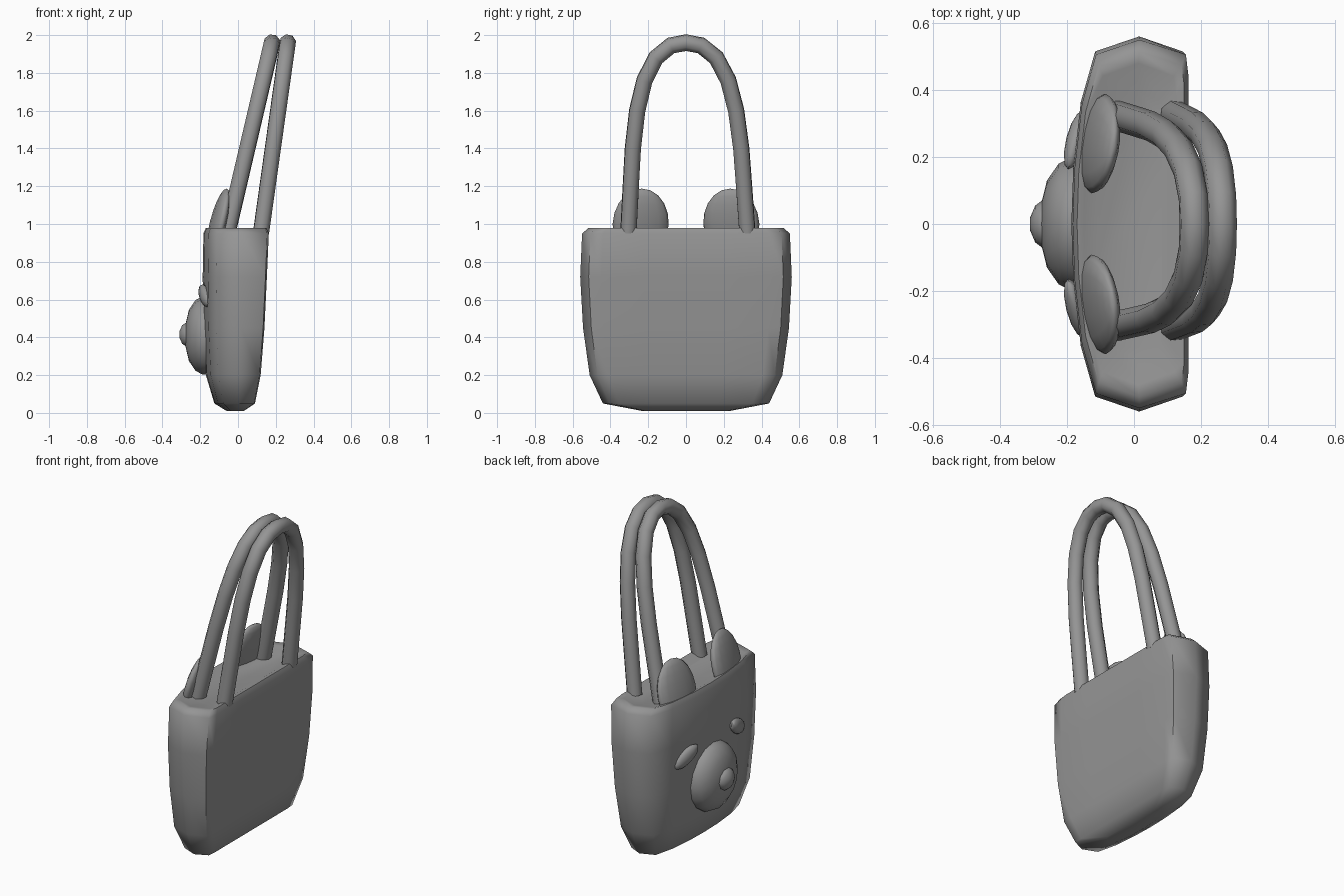
import bpy, bmesh, math
from mathutils import Matrix, Vector

cube = bpy.data.objects.get("Cube")
if cube:
    bpy.data.objects.remove(cube, do_unlink=True)

# One plain grey for the whole bag
grey = bpy.data.materials.new("soft grey")
grey.use_nodes = True
COLOUR = (0.3, 0.3, 0.3, 1)
grey.diffuse_color = COLOUR
grey.node_tree.nodes["Principled BSDF"].inputs["Base Color"].default_value = COLOUR


def smooth(obj, angle):
    bpy.ops.object.select_all(action='DESELECT')
    obj.select_set(True)
    bpy.context.view_layer.objects.active = obj
    bpy.ops.object.shade_smooth_by_angle(angle=math.radians(angle))


def finish(name, bm, angle=50):
    bmesh.ops.recalc_face_normals(bm, faces=bm.faces)
    mesh = bpy.data.meshes.new(name)
    bm.to_mesh(mesh)
    bm.free()
    obj = bpy.data.objects.new(name, mesh)
    bpy.context.collection.objects.link(obj)
    mesh.materials.append(grey)
    smooth(obj, angle)
    return obj


def bag_body():
    # Half cross-section: depth and width as fractions, bowed at the face side
    half = [(-1, 0), (-.97, .3), (-.85, .65), (-.62, .92), (.1, 1),
            (.95, .92), (1, .8), (1, .4), (1, 0)]
    section = half + [(u, -v) for u, v in half[-2:0:-1]]
    # Rings: height, face depth, back depth, half width
    rings = [(.01, .06, .03, .23), (.05, .125, .09, .44), (.2, .17, .12, .51),
             (.45, .183, .14, .545), (.72, .187, .153, .56),
             (.95, .183, .163, .55), (.98, .17, .15, .515),
             (.975, .15, .125, .48), (.955, .11, .085, .4)]
    bm = bmesh.new()
    loops = []
    for z, face, back, width in rings:
        loops.append([bm.verts.new((u * (face if u < 0 else back), v * width, z))
                      for u, v in section])
    n = len(section)
    for a, b in zip(loops, loops[1:]):
        for i in range(n):
            j = (i + 1) % n
            bm.faces.new((a[i], a[j], b[j], b[i]))
    bm.faces.new(loops[0][::-1])
    bm.faces.new(loops[-1])
    return finish("bag_body", bm, 60)


def ellipsoid(name, centre, radii, turn=None, segments=14, rings=10):
    bm = bmesh.new()
    bmesh.ops.create_uvsphere(bm, u_segments=segments, v_segments=rings, radius=1)
    m = Matrix.Translation(centre) @ (turn or Matrix()) @ Matrix.Diagonal((*radii, 1))
    bmesh.ops.transform(bm, matrix=m, verts=bm.verts)
    return finish(name, bm, 80)


def dome(name, centre, profile, sides, tall=1.0):
    # Turned shape facing -x: profile holds (radius, outward distance)
    bm = bmesh.new()
    loops = []
    for r, out in profile:
        loops.append([bm.verts.new((centre[0] - out,
                                    centre[1] + r * math.cos(a),
                                    centre[2] + r * tall * math.sin(a)))
                      for a in (math.tau * i / sides for i in range(sides))])
    for a, b in zip(loops, loops[1:]):
        for i in range(sides):
            j = (i + 1) % sides
            bm.faces.new((a[i], a[j], b[j], b[i]))
    bm.faces.new(loops[0])
    bm.faces.new(loops[-1])
    return finish(name, bm, 60)


def handle(name, base_x, top_x, base_z):
    # Arch in the leaning plane: half width and height of the centre line
    side = [(.315, base_z), (.3, 1.2), (.287, 1.4), (.262, 1.6),
            (.222, 1.76), (.16, 1.88), (.08, 1.945)]
    arch = side + [(0, 1.96)] + [(-y, z) for y, z in reversed(side)]
    curve = bpy.data.curves.new(name, 'CURVE')
    curve.dimensions = '3D'
    curve.bevel_depth = .045
    curve.bevel_resolution = 2
    curve.use_fill_caps = True
    spline = curve.splines.new('POLY')
    spline.points.add(len(arch) - 1)
    for p, (y, z) in zip(spline.points, arch):
        t = (z - base_z) / (1.96 - base_z)
        p.co = (base_x + (top_x - base_x) * t, y + .01 * (1 - t), z, 1)
    obj = bpy.data.objects.new(name, curve)
    bpy.context.collection.objects.link(obj)
    curve.materials.append(grey)
    bpy.ops.object.select_all(action='DESELECT')
    obj.select_set(True)
    bpy.context.view_layer.objects.active = obj
    bpy.ops.object.convert(target='MESH')
    smooth(bpy.context.object, 50)


bag_body()
handle("front_handle", -.055, .18, .955)
handle("back_handle", .122, .263, .955)

# Muzzle and nose
dome("muzzle", (-.16, 0, .41),
     [(.2, 0), (.2, .025), (.18, .065), (.13, .1), (.06, .117), (.02, .12)], 16, 1.04)
dome("nose", (-.255, 0, .415),
     [(.07, 0), (.07, .02), (.055, .04), (.02, .055)], 10, .95)

# Paired ears and slanted eyes
for label, s in (("left", 1), ("right", -1)):
    lean = Matrix.Rotation(math.radians(-s * 8), 4, 'Z') @ Matrix.Rotation(math.radians(14), 4, 'Y')
    ellipsoid(label + "_ear", (-.105, s * .24, 1.0), (.042, .15, .193), lean)
    slant = Matrix.Rotation(math.radians(-s * 14), 4, 'Z') @ Matrix.Rotation(math.radians(-s * 27), 4, 'X')
    ellipsoid(label + "_eye", (-.175, s * .25, .62), (.028, .1, .045), slant, 12, 8)
